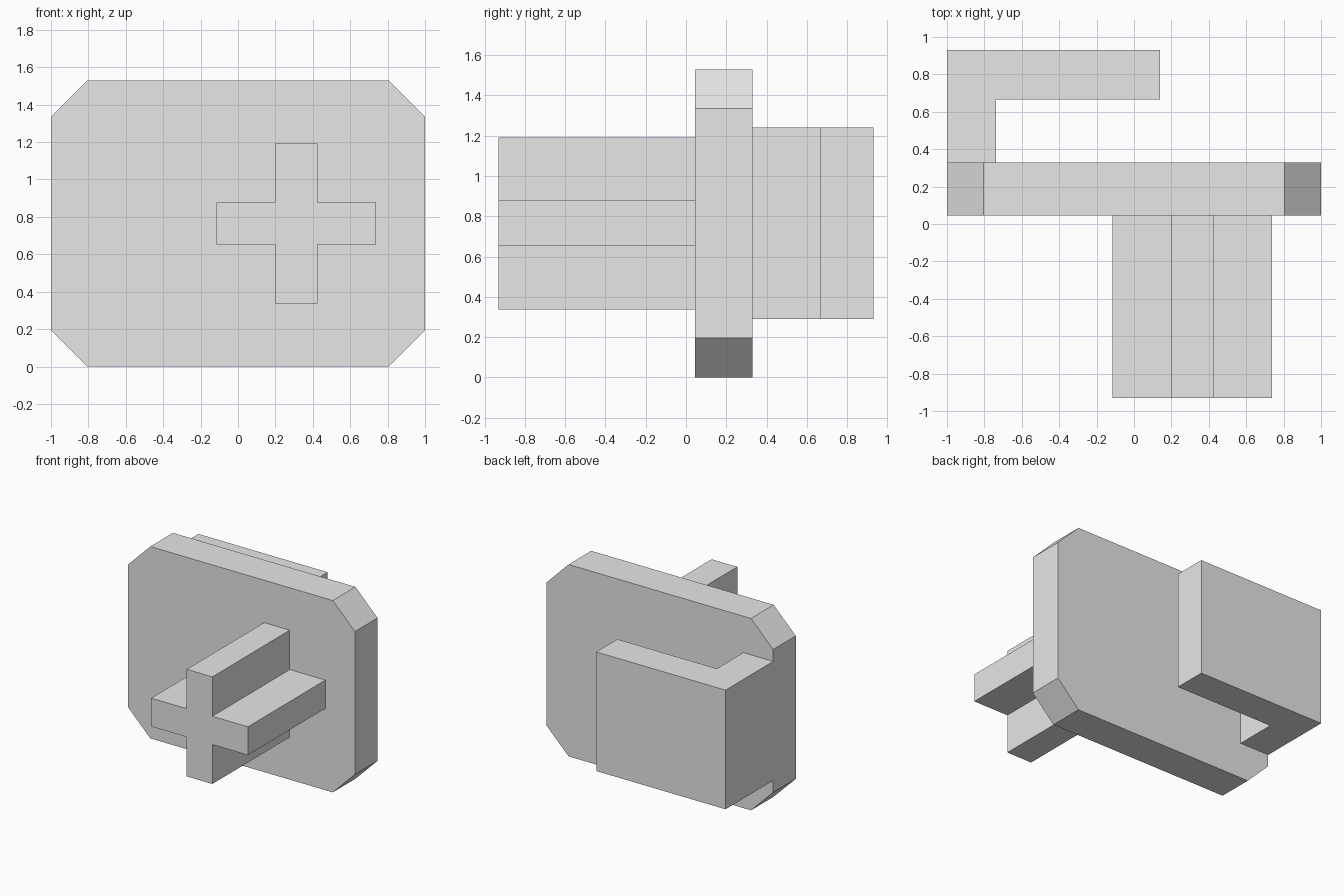
import bpy
import bmesh
from mathutils import Vector

cube = bpy.data.objects.get("Cube")
if cube:
    bpy.data.objects.remove(cube, do_unlink=True)

grey = bpy.data.materials.new("light_grey")
grey.use_nodes = True
colour = (0.8, 0.8, 0.8, 1.0)
grey.diffuse_color = colour
grey.node_tree.nodes["Principled BSDF"].inputs["Base Color"].default_value = colour


def extrude_profile(name, points, direction):
    """Sweep a closed outline of 3D points along a direction into a solid."""
    bm = bmesh.new()
    face = bm.faces.new([bm.verts.new(p) for p in points])
    swept = bmesh.ops.extrude_face_region(bm, geom=[face], use_keep_orig=True)
    moved = [g for g in swept["geom"] if isinstance(g, bmesh.types.BMVert)]
    bmesh.ops.translate(bm, verts=moved, vec=Vector(direction))
    bmesh.ops.recalc_face_normals(bm, faces=bm.faces)
    mesh = bpy.data.meshes.new(name)
    bm.to_mesh(mesh)
    bm.free()
    mesh.materials.append(grey)
    obj = bpy.data.objects.new(name, mesh)
    bpy.context.collection.objects.link(obj)
    return obj


def four_corners(corner):
    """Repeat one corner's points round a symmetric outline."""
    flipped = corner[::-1]
    return (corner + [(-x, z) for x, z in flipped]
            + [(-x, -z) for x, z in corner] + [(x, -z) for x, z in flipped])


# Chamfered plate
plate_front, plate_back = 0.045, 0.33
half_height = 0.765
plate = four_corners([(1.0, 0.57), (0.805, half_height)])
extrude_profile("plate", [(x, plate_front, z + half_height) for x, z in plate],
                (0, plate_back - plate_front, 0))

# Cross-shaped peg at the front
arm, thick = 0.427, 0.113
cross = four_corners([(arm, thick), (thick, thick), (thick, arm)])
extrude_profile("cross_peg", [(x + 0.312, -0.93, z + half_height) for x, z in cross],
                (0, plate_front + 0.93, 0))

# L-shaped hook at the back
left, inner, tip = -1.0, -0.737, 0.14
back, inner_back = 0.93, 0.665
hook = [(left, plate_back), (inner, plate_back), (inner, inner_back),
        (tip, inner_back), (tip, back), (left, back)]
extrude_profile("rear_hook", [(x, y, 0.29) for x, y in hook], (0, 0, 0.95))
